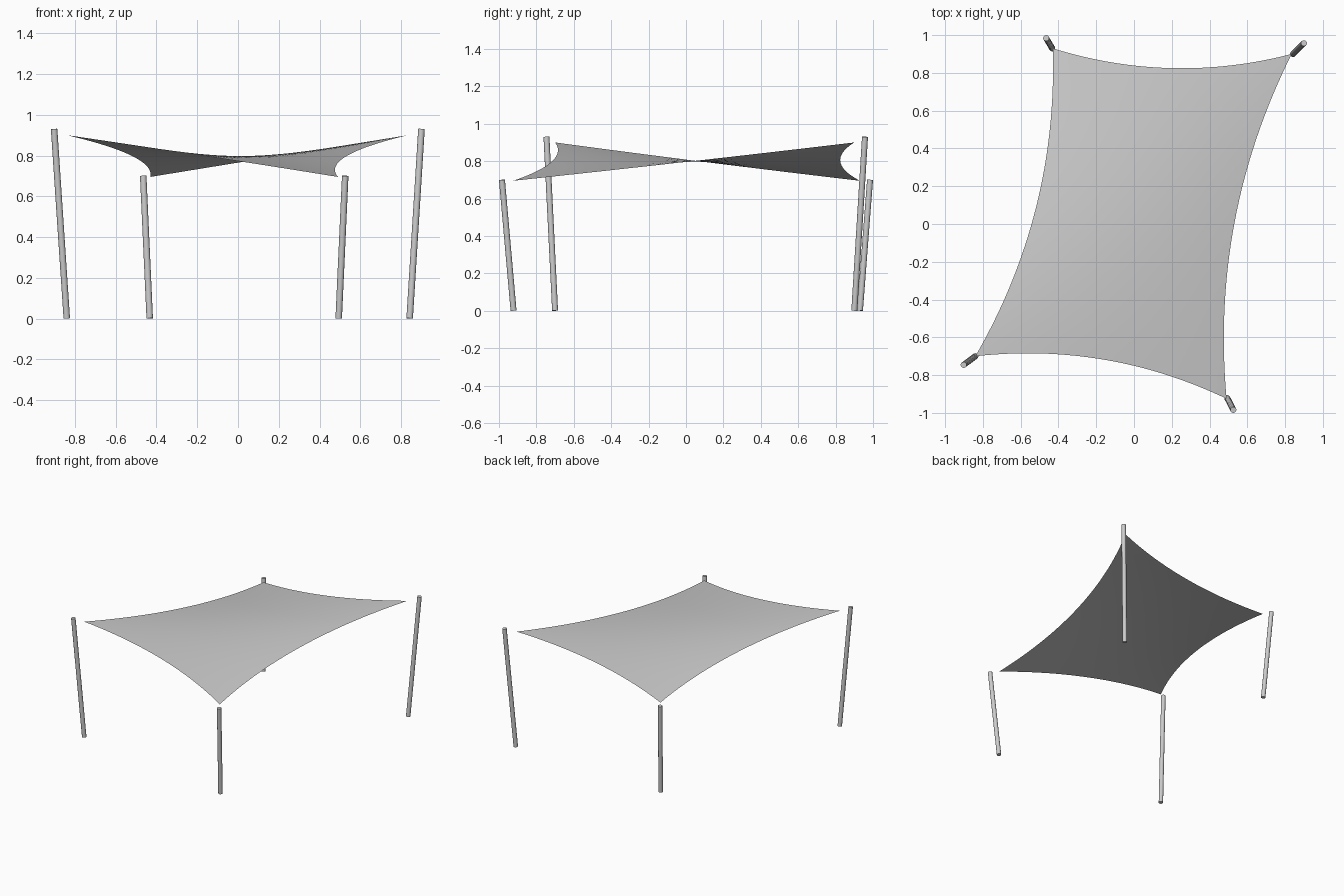
import bpy, bmesh
from mathutils import Vector

if "Cube" in bpy.data.objects:
    bpy.data.objects.remove(bpy.data.objects["Cube"])

# Sail corners, in order around the sheet, alternating high and low
front_left = Vector((-0.84, -0.70, 0.90))
front_right = Vector((0.49, -0.925, 0.695))
back_right = Vector((0.835, 0.90, 0.90))
back_left = Vector((-0.43, 0.93, 0.695))
SAG = 0.071   # inward bow of each edge relative to its length
N = 32


def edge(a, b, inward, t):
    """Parabolic edge from a to b, bowed horizontally towards the middle."""
    d = b - a
    normal = Vector((-d.y, d.x, 0)) * inward
    return a.lerp(b, t) + normal * SAG * 4 * t * (1 - t)


def sail_point(u, v):
    """Surface blended between the four curved edges."""
    bottom = edge(front_left, front_right, 1, u)
    top = edge(back_left, back_right, -1, u)
    left = edge(front_left, back_left, -1, v)
    right = edge(front_right, back_right, 1, v)
    flat = front_left.lerp(front_right, u).lerp(back_left.lerp(back_right, u), v)
    return bottom.lerp(top, v) + left.lerp(right, u) - flat


# Shade sail
bm = bmesh.new()
grid = [[bm.verts.new(sail_point(i / N, j / N)) for i in range(N + 1)] for j in range(N + 1)]
for j in range(N):
    for i in range(N):
        f = bm.faces.new((grid[j][i], grid[j][i + 1], grid[j + 1][i + 1], grid[j + 1][i]))
        f.smooth = True
mesh = bpy.data.meshes.new("shade_sail")
bm.to_mesh(mesh)
bm.free()
bpy.context.collection.objects.link(bpy.data.objects.new("shade_sail", mesh))


# Poles leaning outward from below each corner
def pole(name, base, top, radius=0.016):
    base, top = Vector(base), Vector(top)
    axis = top - base
    bpy.ops.mesh.primitive_cylinder_add(vertices=16, radius=radius, depth=axis.length,
                                        location=(base + top) / 2,
                                        rotation=axis.to_track_quat('Z', 'Y').to_euler())
    bpy.context.object.name = name
    bpy.ops.object.shade_smooth_by_angle()


pole("front_left_pole", (-0.84, -0.70, 0.001), (-0.902, -0.746, 0.93))
pole("front_right_pole", (0.494, -0.922, 0.001), (0.526, -0.984, 0.70))
pole("back_right_pole", (0.842, 0.90, 0.001), (0.90, 0.957, 0.93))
pole("back_left_pole", (-0.433, 0.93, 0.001), (-0.465, 0.984, 0.70))
